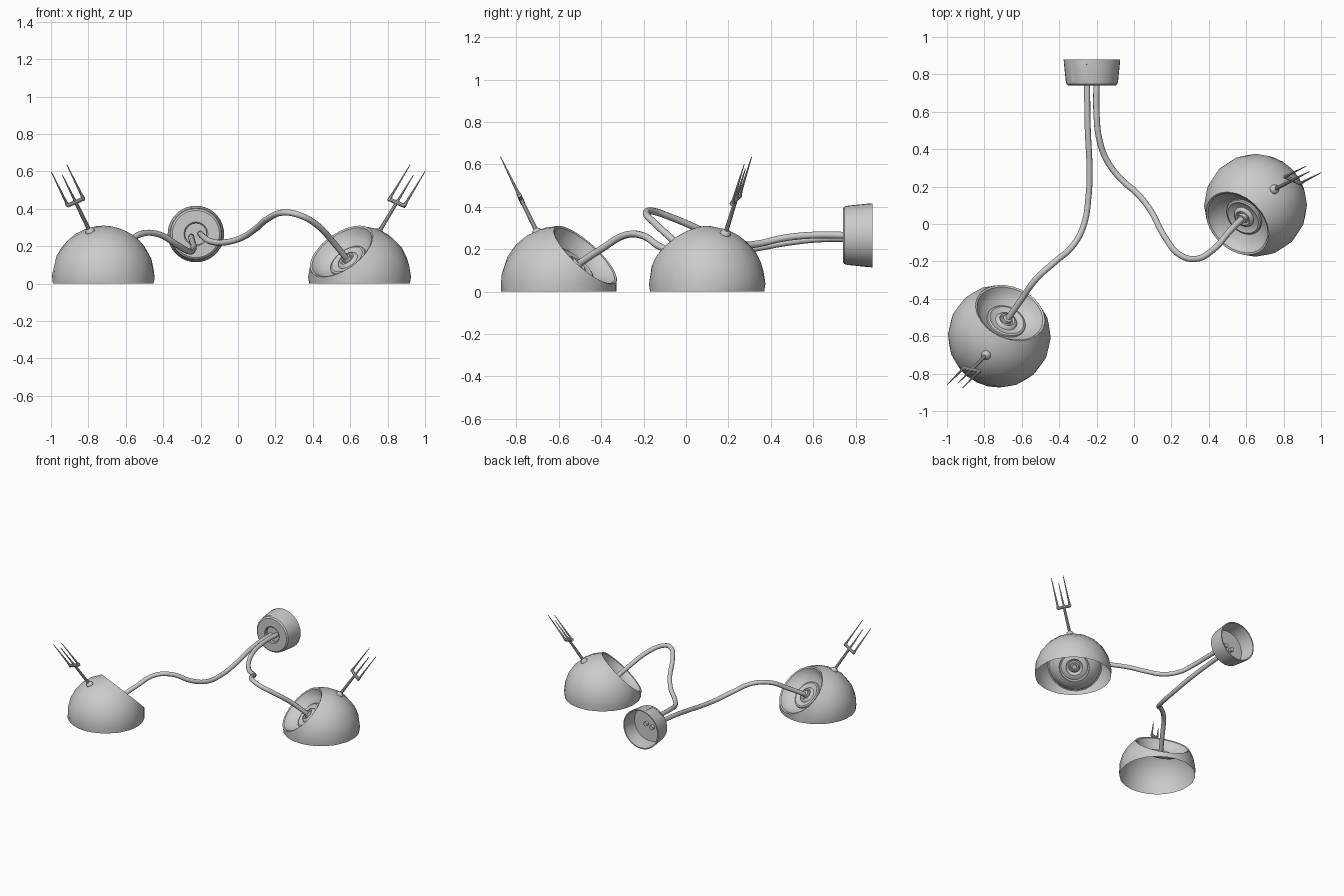
import bpy, bmesh, math
from mathutils import Vector, Matrix

if "Cube" in bpy.data.objects:
    bpy.data.objects.remove(bpy.data.objects["Cube"])


def finish(bm, name, angle=35):
    me = bpy.data.meshes.new(name)
    bm.to_mesh(me)
    bm.free()
    ob = bpy.data.objects.new(name, me)
    bpy.context.collection.objects.link(ob)
    bpy.ops.object.select_all(action='DESELECT')
    ob.select_set(True)
    bpy.context.view_layer.objects.active = ob
    bpy.ops.object.shade_smooth_by_angle(angle=math.radians(angle))
    return ob


def frame(origin, axis):
    q = Vector(axis).to_track_quat('Z', 'Y')
    return Matrix.Translation(origin) @ q.to_matrix().to_4x4()


def lathe(profile, mat, segs):
    """Spin (radius, height) points about the local z axis."""
    bm = bmesh.new()
    vs = [bm.verts.new((r, 0, h)) for r, h in profile]
    es = [bm.edges.new(p) for p in zip(vs, vs[1:])]
    bmesh.ops.spin(bm, geom=vs + es, cent=(0, 0, 0), axis=(0, 0, 1),
                   angle=2 * math.pi, steps=segs)
    bmesh.ops.remove_doubles(bm, verts=bm.verts, dist=1e-4)
    bmesh.ops.recalc_face_normals(bm, faces=bm.faces)
    bm.transform(mat)
    return bm


def rod(bm, a, b, r1, r2, segs=10):
    a, b = Vector(a), Vector(b)
    bmesh.ops.create_cone(bm, cap_ends=True, segments=segs, radius1=r1, radius2=r2,
                          depth=(b - a).length, matrix=frame((a + b) / 2, b - a))


def dome(side, x, y, azimuth):
    az = math.radians(azimuth)
    n = Vector((math.cos(az), math.sin(az), 1)).normalized()
    mat = frame((x, y, 0.035), n)
    R = 0.275
    # spherical shell with a slanted round opening, cut flat on the ground
    arc = [(R * math.sin(math.radians(t)), R * math.cos(math.radians(t)))
           for t in [45 + 15 * i for i in range(10)]]
    bm = lathe(arc, mat, 20)
    bmesh.ops.bisect_plane(bm, geom=bm.verts[:] + bm.edges[:] + bm.faces[:],
                           plane_co=(0, 0, 0), plane_no=(0, 0, 1), clear_inner=True)
    finish(bm, side + "_dome", 40)
    # concave dish with stepped rings inside the opening
    dish = [(.1945, .1945), (.184, .19), (.17, .165), (.145, .14), (.108, .122),
            (.105, .130), (.095, .134), (.085, .128), (.06, .124), (.052, .136),
            (.042, .140), (.034, .132), (.027, .132), (.025, .15), (.0, .15)]
    finish(lathe(dish, mat, 28), side + "_dish", 35)


def fork(side, base, tip, across):
    base, tip, across = Vector(base), Vector(tip), Vector(across)
    mid = base.lerp(tip, 0.47)
    bm = bmesh.new()
    # bead, shaft, crossbar
    bmesh.ops.create_uvsphere(bm, u_segments=12, v_segments=8, radius=.026,
                              matrix=Matrix.Translation(base))
    rod(bm, base, mid, .011, .009)
    rod(bm, mid - across * 1.1, mid + across * 1.1, .011, .011)
    # three prongs, the middle one shorter
    for k in (-1, 0, 1):
        length = 1.0 if k else 0.8
        a = mid + across * k
        end = a + (tip - mid) * length
        rod(bm, a, a.lerp(end, .12), .011, .007)
        rod(bm, a, end, .0075, .002)
    finish(bm, side + "_fork")


def cable(side, points):
    cu = bpy.data.curves.new(side + "_cable", 'CURVE')
    cu.dimensions = '3D'
    cu.bevel_depth = .0165
    cu.bevel_resolution = 3
    cu.resolution_u = 6
    cu.use_fill_caps = True
    sp = cu.splines.new('BEZIER')
    sp.bezier_points.add(len(points) - 1)
    for bp, co in zip(sp.bezier_points, points):
        bp.co = co
        bp.handle_left_type = bp.handle_right_type = 'AUTO'
    ob = bpy.data.objects.new(side + "_cable", cu)
    bpy.context.collection.objects.link(ob)


dome("left", -.72, -.60, 65)
dome("right", .65, .10, 225)

fork("left", (-.79, -.70, .275), (-.957, -.867, .617), (.042, -.008, .018))
fork("right", (.75, .185, .27), (.96, .292, .617), (-.04, .0175, .0175))

# cables running from each dish to the round hub
cable("left", [(-.678, -.512, .127), (-.60, -.40, .20), (-.52, -.29, .265),
               (-.42, -.20, .262), (-.33, -.12, .21), (-.27, -.01, .175),
               (-.243, .15, .177), (-.238, .30, .20), (-.247, .50, .235),
               (-.25, .66, .25), (-.25, .79, .25)])
cable("right", [(.585, .035, .127), (.51, -.04, .22), (.42, -.14, .315),
                (.33, -.187, .365), (.245, -.165, .38), (.165, -.07, .35),
                (.09, .07, .29), (.02, .16, .245), (-.07, .24, .22),
                (-.145, .34, .225), (-.185, .45, .25), (-.20, .58, .265),
                (-.20, .79, .265)])

# hub: open-backed tapered cup with a round recess for the cables
hub_mat = frame((-.225, .88, .265), (0, -1, 0))
hub = [(.143, .0), (.151, .0), (.150, .018), (.140, .115), (.136, .132), (.126, .14),
       (.064, .14), (.058, .134), (.058, .115), (.0, .115)]
bm = lathe(hub, hub_mat, 36)
panel = []
for f in bm.faces:
    c = f.calc_center_median() - Vector((-.225, .88, .265))
    ang = math.degrees(math.atan2(c.z, c.x))
    if 96 < ang < 143 and -.115 < c.y < -.03 and math.hypot(c.x, c.z) > .13:
        panel.append(f)
# shallow inset panel on the upper side
bmesh.ops.inset_region(bm, faces=panel, thickness=.004, depth=-.008)
finish(bm, "hub_cup", 30)
finish(lathe([(.143, 0), (.132, .112), (.06, .112), (.0, .112)], hub_mat, 36), "hub_liner")
